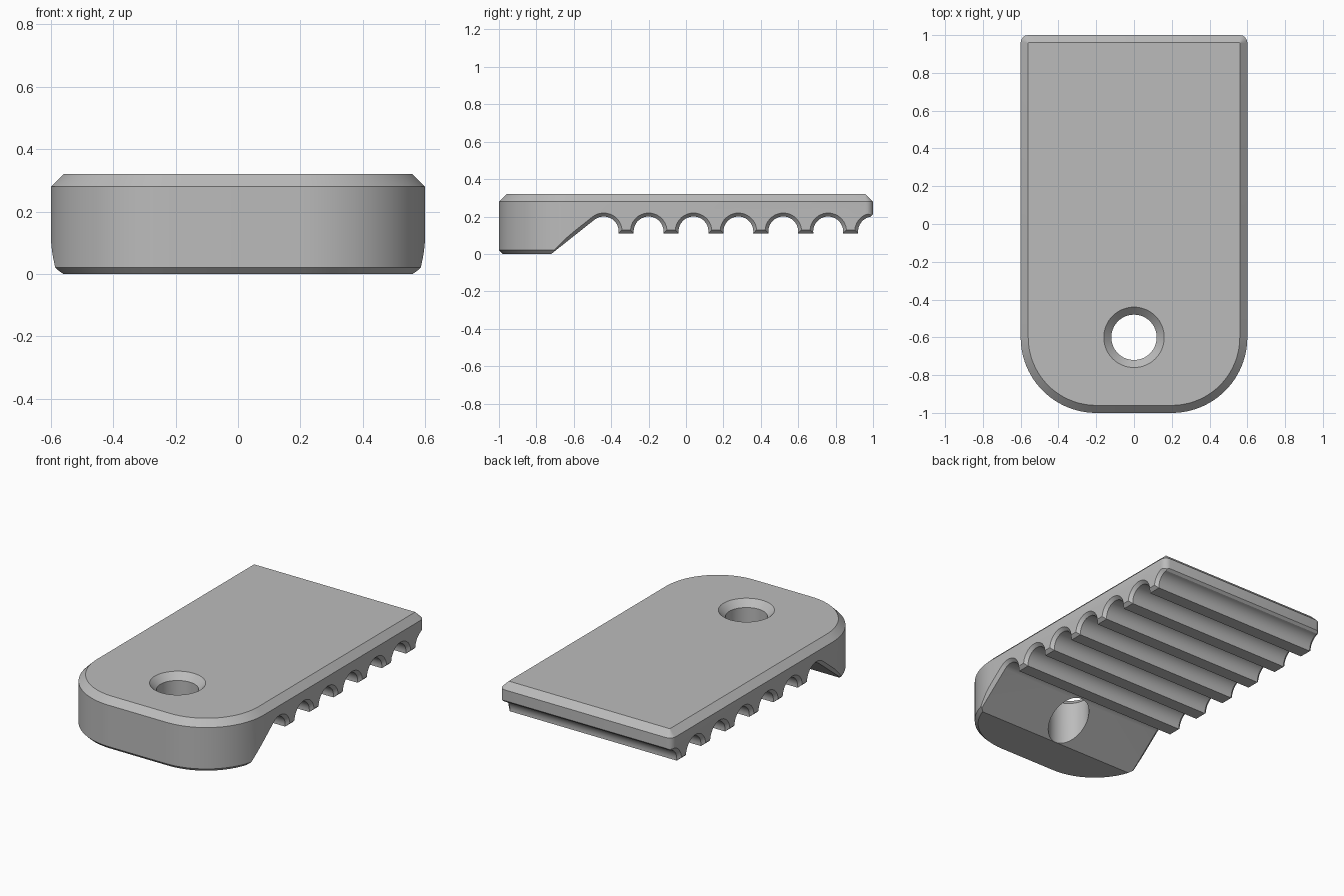
import bpy
import bmesh
from math import sin, cos, tan, asin, atan2, hypot, pi, radians

cube = bpy.data.objects.get("Cube")
if cube:
    bpy.data.objects.remove(cube, do_unlink=True)

grey = bpy.data.materials.new("plain grey")
grey.use_nodes = True
colour = (0.5, 0.5, 0.5, 1)
grey.diffuse_color = colour
grey.node_tree.nodes["Principled BSDF"].inputs["Base Color"].default_value = colour


def loft(name, rings):
    """Closed solid through a list of matching rings of points."""
    bm = bmesh.new()
    loops = [[bm.verts.new(p) for p in ring] for ring in rings]
    n = len(loops[0])
    for a, b in zip(loops, loops[1:]):
        for i in range(n):
            j = (i + 1) % n
            bm.faces.new((a[i], a[j], b[j], b[i]))
    bm.faces.new(loops[0])
    bm.faces.new(loops[-1])
    bmesh.ops.recalc_face_normals(bm, faces=bm.faces)
    mesh = bpy.data.meshes.new(name)
    bm.to_mesh(mesh)
    bm.free()
    mesh.materials.append(grey)
    obj = bpy.data.objects.new(name, mesh)
    bpy.context.collection.objects.link(obj)
    return obj


def arc(cx, cy, r, start, end, steps):
    return [(cx + r * cos(start + (end - start) * i / steps),
             cy + r * sin(start + (end - start) * i / steps))
            for i in range(steps + 1)]


def outline(inset):
    """Plan of the plate: big round front corners, tight back corners."""
    big, small = 0.4 - inset, max(0.04 - inset, 0.002)
    bx, by = 0.6 - inset - small, 1 - inset - small
    return (arc(bx, by, small, 0, pi / 2, 4)
            + arc(-bx, by, small, pi / 2, pi, 4)
            + arc(-0.2, -0.6, big, pi, 1.5 * pi, 24)
            + arc(0.2, -0.6, big, 1.5 * pi, 2 * pi, 24))


GROOVE_R, GROOVE_Z, TOOTH_Z = 0.08, 0.12, 0.11
FIRST_Y, PITCH, HEEL_Y = -0.44, 0.24, -0.72


def underside(d):
    """Side profile (y, z) of the heel, ramp and grooves, moved inwards by d."""
    dy = FIRST_Y - HEEL_Y
    ramp = atan2(GROOVE_Z, dy) + asin(GROOVE_R / hypot(dy, GROOVE_Z))
    r = GROOVE_R + d
    low = asin((TOOTH_Z + d - GROOVE_Z) / r)
    pts = [(-1.2, d), (HEEL_Y - d * tan(ramp / 2), d)]
    pts += arc(FIRST_Y, GROOVE_Z, r, ramp + pi / 2, low, 16)
    for k in range(1, 6):
        pts += arc(FIRST_Y + k * PITCH, GROOVE_Z, r, pi - low, low, 20)
    pts += arc(FIRST_Y + 6 * PITCH, GROOVE_Z, r, pi - low, radians(100), 10)
    return pts + [(1.2, 0.41 + d), (1.2, 0.6), (-1.2, 0.6)]


# Plate with chamfered top and bottom rims
plate = loft("grooved_clamp_plate",
             [[(x, y, z) for x, y in outline(inset)]
              for z, inset in ((0, 0.02), (0.02, 0), (0.28, 0), (0.32, 0.04))])

# Grooved underside with chamfered side edges
grooves = loft("groove_shape",
               [[(x, y, z) for y, z in underside(d)]
                for x, d in ((-0.61, 0.028), (-0.58, 0), (0.58, 0), (0.61, 0.028))])

# Countersunk bolt hole
bolt_hole = loft("bolt_hole_shape",
                 [[(x, y, z) for x, y in arc(0, -0.6, r, 0, 2 * pi, 64)[:-1]]
                  for z, r in ((-0.1, 0.12), (0.28, 0.12), (0.36, 0.2))])

bpy.context.view_layer.objects.active = plate
for tool, operation in ((grooves, 'INTERSECT'), (bolt_hole, 'DIFFERENCE')):
    tool.hide_render = True
    mod = plate.modifiers.new(tool.name, 'BOOLEAN')
    mod.object, mod.operation, mod.solver = tool, operation, 'EXACT'
    bpy.ops.object.modifier_apply(modifier=mod.name)
    bpy.data.objects.remove(tool, do_unlink=True)

bpy.ops.object.select_all(action='DESELECT')
plate.select_set(True)
bpy.ops.object.shade_smooth_by_angle(angle=radians(25))
